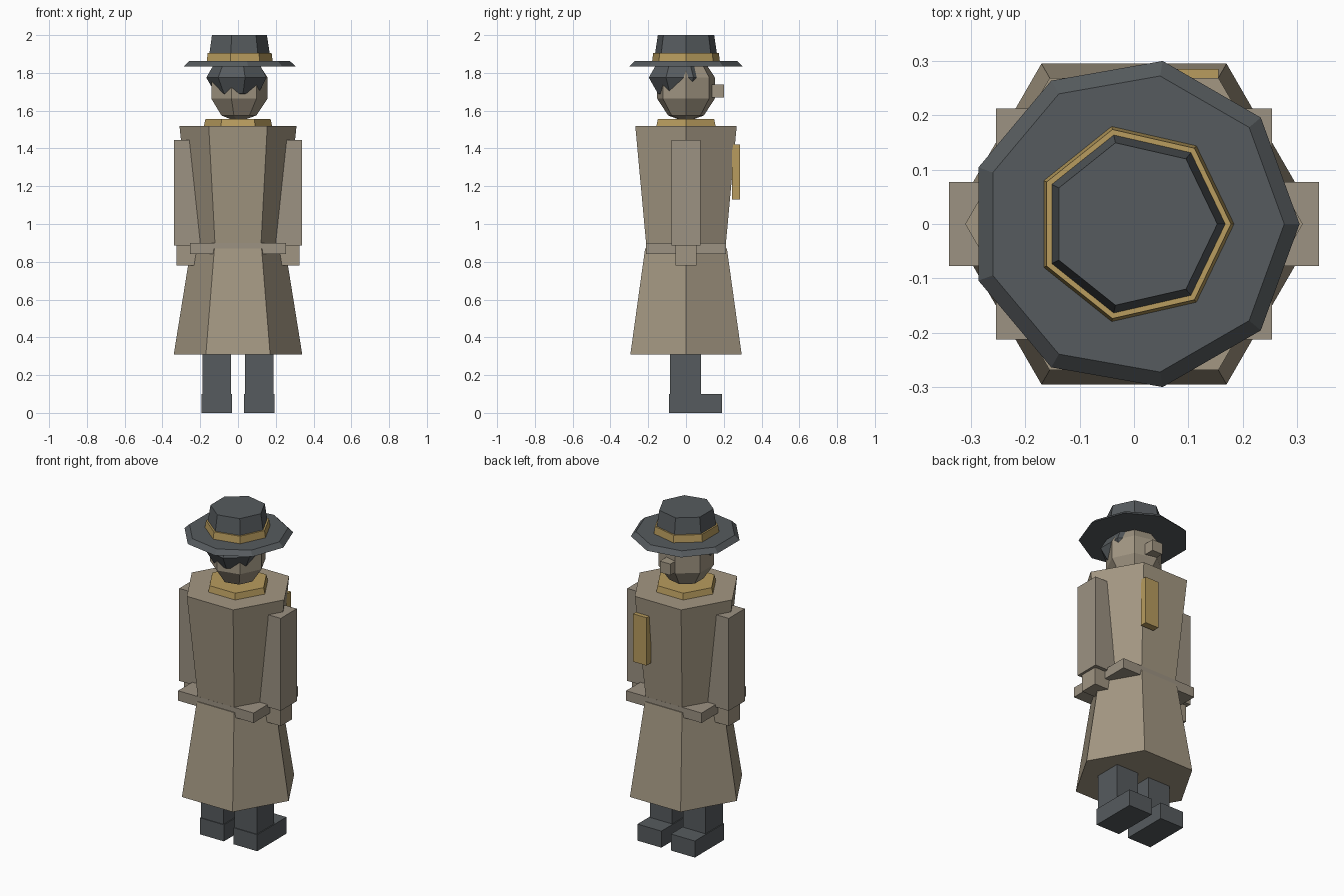
import bpy, bmesh
from math import cos, sin, tau
from mathutils import Matrix

old = bpy.data.objects.get("Cube")
if old:
    bpy.data.objects.remove(old, do_unlink=True)


def material(name, rgb):
    lin = [(c / 255 / 12.92) if c < 11 else ((c / 255 + 0.055) / 1.055) ** 2.4 for c in rgb]
    m = bpy.data.materials.new(name)
    m.use_nodes = True
    m.diffuse_color = (*lin, 1)
    m.node_tree.nodes["Principled BSDF"].inputs["Base Color"].default_value = (*lin, 1)
    return m


COAT = material("coat_khaki", (163, 151, 130))
SLEEVE = material("sleeve_taupe", (156, 146, 130))
SKIN = material("skin_tan", (160, 149, 130))
DARK = material("charcoal", (86, 91, 94))
GOLD = material("ochre", (184, 156, 94))


def finish(name, bm, mat):
    bmesh.ops.recalc_face_normals(bm, faces=bm.faces)
    mesh = bpy.data.meshes.new(name)
    bm.to_mesh(mesh)
    bm.free()
    mesh.materials.append(mat)
    obj = bpy.data.objects.new(name, mesh)
    bpy.context.collection.objects.link(obj)
    return obj


def box(name, center, size, mat):
    bm = bmesh.new()
    bmesh.ops.create_cube(bm, size=1)
    bmesh.ops.scale(bm, vec=size, verts=bm.verts)
    bmesh.ops.translate(bm, vec=center, verts=bm.verts)
    return finish(name, bm, mat)


def frustum(name, sides, bottom, top, mat):
    """Tapered prism between two (radius, height) rings, first corner on +x."""
    bm = bmesh.new()
    rings = [[bm.verts.new((r * cos(tau * i / sides), r * sin(tau * i / sides), z))
              for i in range(sides)] for r, z in (bottom, top)]
    for ring in rings:
        bm.faces.new(ring)
    for i in range(sides):
        j = (i + 1) % sides
        bm.faces.new((rings[0][i], rings[0][j], rings[1][j], rings[1][i]))
    return finish(name, bm, mat)


def ball(name, rings, center, radius, height, mat):
    bm = bmesh.new()
    bmesh.ops.create_uvsphere(bm, u_segments=7, v_segments=rings, radius=1)
    # Put one corner of every ring on +x
    far = max(bm.verts, key=lambda v: v.co.xy.length)
    turn = Matrix.Rotation(-far.co.xy.to_3d().to_2d().angle_signed((1, 0)) * -1, 3, 'Z')
    if abs((turn @ far.co).y) > 1e-4:
        turn.transpose()
    bmesh.ops.transform(bm, matrix=turn.to_4x4(), verts=bm.verts)
    bmesh.ops.scale(bm, vec=(radius, radius, height), verts=bm.verts)
    bmesh.ops.translate(bm, vec=center, verts=bm.verts)
    return finish(name, bm, mat)


# Long coat, belt and collar
frustum("coat_skirt", 6, (0.34, 0.31), (0.25, 0.87), COAT)
frustum("coat_torso", 6, (0.24, 0.86), (0.31, 1.52), COAT)
box("belt", (0, 0, 0.87), (0.506, 0.424, 0.06), SLEEVE)
frustum("collar", 6, (0.185, 1.5), (0.172, 1.557), GOLD)
box("chest_pocket", (0.11, 0.264, 1.275), (0.09, 0.042, 0.29), GOLD)

# Limbs on both sides
for side, s in (("left", 1), ("right", -1)):
    box(side + "_sleeve", (s * 0.265, 0, 1.165), (0.15, 0.154, 0.56), SLEEVE)
    box(side + "_hand", (s * 0.265, 0, 0.84), (0.12, 0.11, 0.12), SKIN)
    box(side + "_leg", (s * 0.112, -0.003, 0.21), (0.15, 0.165, 0.3), DARK)
    box(side + "_shoe", (s * 0.112, 0.05, 0.05), (0.16, 0.28, 0.1), DARK)

# Head, nose and hair
ball("head", 5, (0, 0, 1.72), 0.165, 0.18, SKIN)
box("nose", (0, 0.165, 1.705), (0.07, 0.07, 0.068), SKIN)
ball("hair", 4, (0, -0.033, 1.775), 0.168, 0.12, DARK)

# Hat
frustum("hat_brim", 9, (0.304, 1.835), (0.276, 1.862), DARK)
frustum("hat_crown", 7, (0.176, 1.85), (0.153, 2.0), DARK)
frustum("hat_band", 7, (0.184, 1.86), (0.178, 1.905), GOLD)
